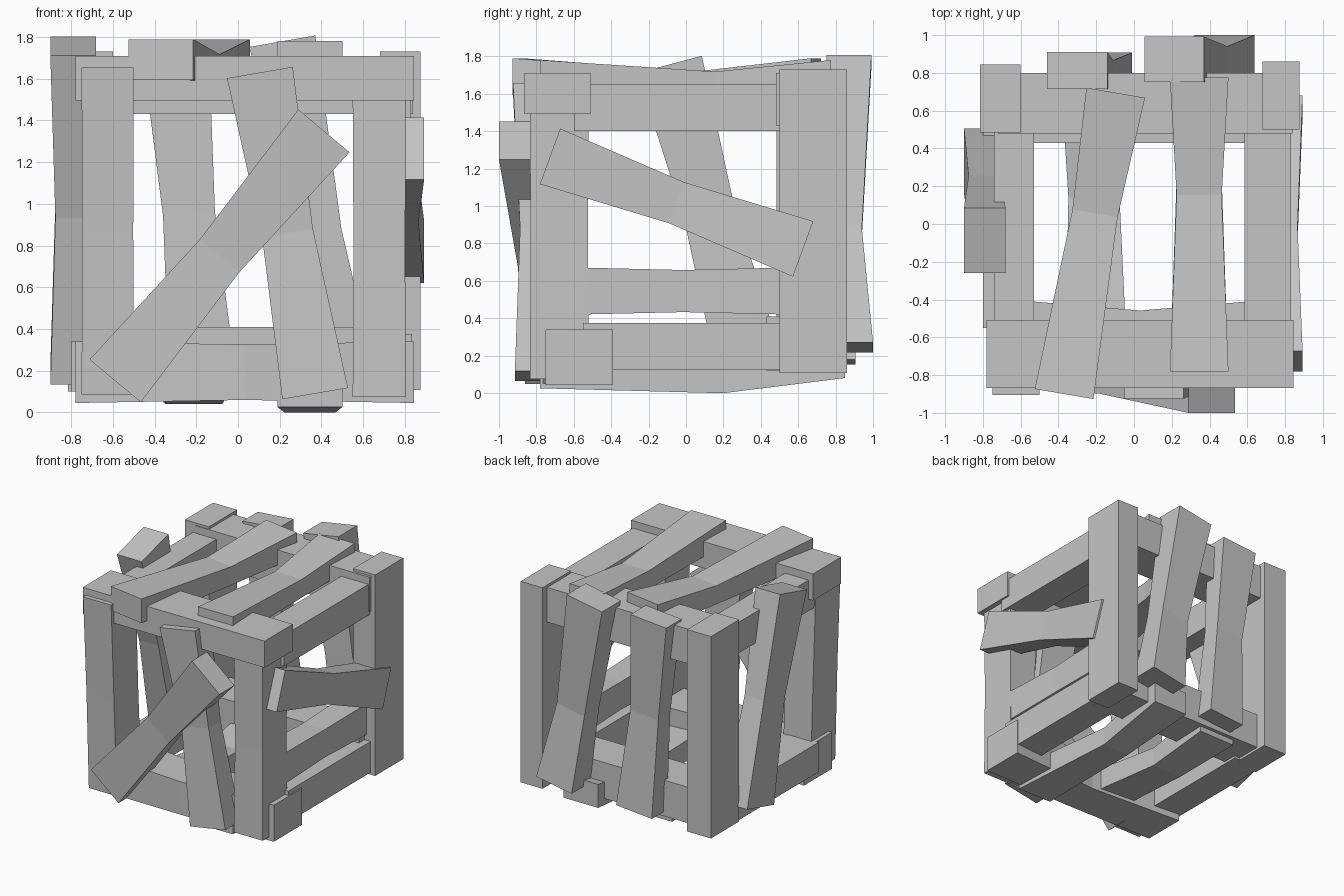
import bpy
import bmesh
from mathutils import Vector

cube = bpy.data.objects.get("Cube")
if cube:
    bpy.data.objects.remove(cube, do_unlink=True)

# One plain grey for every board
grey = bpy.data.materials.new("plain_grey")
grey.use_nodes = True
colour = (0.56, 0.56, 0.56, 1)
grey.diffuse_color = colour
grey.node_tree.nodes["Principled BSDF"].inputs["Base Color"].default_value = colour


def board(name, start, end, normal, width, thick, waist=1.0, shift=0.0, t=0.5):
    """Board along start-end; the middle ring is narrowed and moved along the normal."""
    a, b, n = Vector(start), Vector(end), Vector(normal)
    side = n.cross(b - a).normalized()
    bm = bmesh.new()
    rings = []
    for centre, scale in ((a, 1), (a.lerp(b, t) + n * shift, waist), (b, 1)):
        w, d = side * width * scale / 2, n * thick * scale / 2
        rings.append([bm.verts.new(p) for p in
                      (centre - w - d, centre + w - d, centre + w + d, centre - w + d)])
    for r, s in zip(rings, rings[1:]):
        for i in range(4):
            j = (i + 1) % 4
            bm.faces.new((r[i], r[j], s[j], s[i]))
    bm.faces.new(rings[0][::-1])
    bm.faces.new(rings[-1])
    bmesh.ops.recalc_face_normals(bm, faces=bm.faces)
    mesh = bpy.data.meshes.new(name)
    bm.to_mesh(mesh)
    bm.free()
    mesh.materials.append(grey)
    obj = bpy.data.objects.new(name, mesh)
    bpy.context.collection.objects.link(obj)


def beam(name, axis, xs, ys, zs, waist=1.0, shift=0.0):
    """Straight beam filling the given ranges, running along axis 0, 1 or 2."""
    spans = (xs, ys, zs)
    start = [sum(s) / 2 for s in spans]
    end = list(start)
    start[axis], end[axis] = spans[axis]
    across = 1 if axis != 1 else 2
    normal = [0, 0, 0]
    normal[across] = 1
    other = 3 - axis - across
    size = [s[1] - s[0] for s in spans]
    board(name, start, end, normal, size[other], size[across], waist, shift)


FRONT, BACK, LEFT, RIGHT = (0, -1, 0), (0, 1, 0), (1, 0, 0), (-1, 0, 0)
UP, DOWN = (0, 0, 1), (0, 0, -1)

# Corner posts; the front right one leans a little
board("front_right_post", (-0.625, -0.675, 0.085), (-0.625, -0.7475, 1.655),
      FRONT, 0.25, 0.315, 0.98)
beam("front_left_post", 2, (0.55, 0.805), (-0.835, -0.52), (0.075, 1.52), 0.97)
beam("back_right_post", 2, (-0.815, -0.60), (0.485, 0.845), (0.10, 1.73))
beam("back_left_post", 2, (0.68, 0.875), (0.50, 0.86), (0.107, 1.73))

# Upper frame
beam("front_top_beam", 0, (-0.78, 0.845), (-0.867, -0.507), (1.495, 1.71))
beam("back_top_beam", 0, (-0.72, 0.84), (0.48, 0.80), (1.43, 1.71))
beam("left_top_beam", 1, (0.585, 0.83), (-0.60, 0.55), (1.40, 1.65))
beam("right_top_beam", 1, (-0.74, -0.53), (-0.60, 0.55), (1.40, 1.65))

# Lower frame
beam("front_bottom_beam", 0, (-0.78, 0.845), (-0.75, -0.39), (0.045, 0.34), 0.9, -0.05)
beam("back_bottom_beam", 0, (-0.70, 0.78), (0.43, 0.76), (0.12, 0.41))
beam("left_bottom_beam", 1, (0.585, 0.835), (-0.55, 0.55), (0.125, 0.375))
beam("left_middle_rail", 1, (0.585, 0.80), (-0.55, 0.52), (0.42, 0.67), 0.9)
beam("right_bottom_beam", 1, (-0.80, -0.55), (-0.55, 0.55), (0.10, 0.34))

# Front slats: the diagonal brace lies over the leaning slat
board("front_diagonal_brace", (-0.589, -0.765, 0.151), (0.412, -0.905, 1.35),
      FRONT, 0.32, 0.19, 0.77, -0.01)
board("front_leaning_slat", (0.37, -0.815, 0.09), (0.105, -0.825, 1.63),
      FRONT, 0.32, 0.20, 0.77, -0.01)

# Side slats
board("left_side_slat", (0.79, -0.727, 1.265), (0.79, 0.626, 0.77),
      LEFT, 0.316, 0.205, 0.74)
board("right_side_slat", (-0.79, 0.333, 0.18), (-0.79, -0.087, 1.757),
      RIGHT, 0.355, 0.22, 0.78)

# Back slats
board("back_left_slat", (0.48, 0.88, 0.243), (0.213, 0.872, 1.78),
      BACK, 0.32, 0.24, 0.78, -0.03, 0.4)
board("back_right_slat", (-0.17, 0.81, 0.165), (-0.30, 0.812, 1.74),
      BACK, 0.32, 0.195, 0.78, -0.02)

# Lid slats
board("top_right_slat", (-0.37, -0.90, 1.692), (-0.097, 0.695, 1.692),
      UP, 0.315, 0.195, 0.77, -0.05, 0.6)
board("top_left_slat", (0.345, -0.78, 1.685), (0.345, 0.775, 1.685),
      UP, 0.31, 0.19, 0.77, -0.04, 0.6)

# Floor slats
board("bottom_right_slat", (-0.20, -0.74, 0.20), (-0.22, 0.73, 0.17),
      DOWN, 0.33, 0.19, 0.82, 0.065, 0.6)
board("bottom_left_slat", (0.345, -0.78, 0.12), (0.345, 0.85, 0.175),
      DOWN, 0.31, 0.19, 0.78, 0.08, 0.6)
